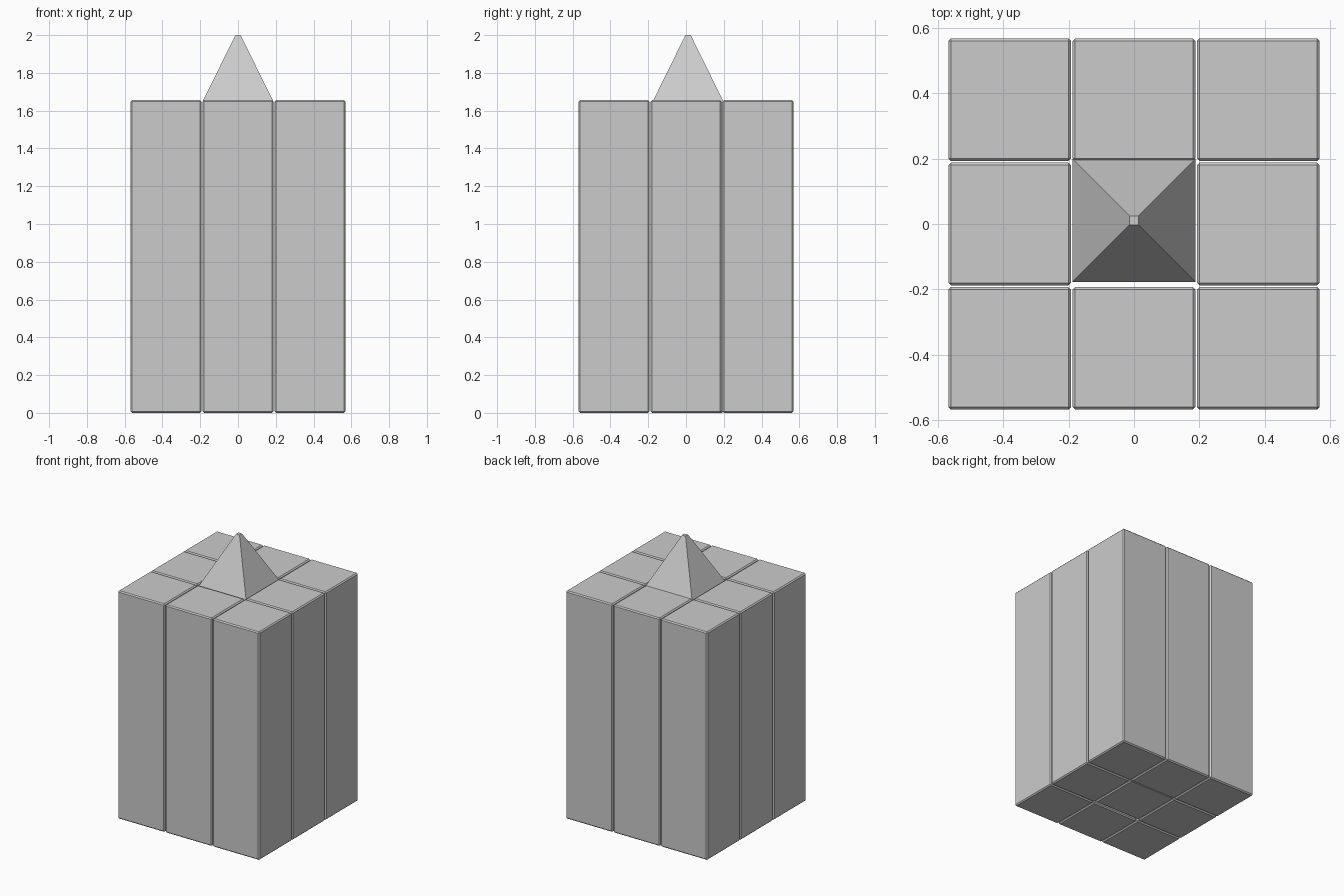
import bpy, bmesh

if "Cube" in bpy.data.objects:
    bpy.data.objects.remove(bpy.data.objects["Cube"])

HALF = 0.188      # half width of a column
PITCH = 0.381     # spacing between column centres
TOP = 1.656       # column height
BEV = 0.008       # edge chamfer


def make_column(name, x, y, spike=False):
    bm = bmesh.new()
    bmesh.ops.create_cube(bm, size=1)
    for v in bm.verts:
        v.co.x *= HALF * 2
        v.co.y *= HALF * 2
        v.co.z = (v.co.z + 0.5) * TOP
    if spike:
        # the centre column keeps a sharp rim where the spire begins
        for v in bm.verts:
            if v.co.z > 1:
                v.co.z = TOP - 0.009
    edges = [e for e in bm.edges
             if not spike or min(v.co.z for v in e.verts) < 1]
    if spike:
        edges = [e for e in edges if max(v.co.z for v in e.verts) < 1]
    bmesh.ops.bevel(bm, geom=edges, offset=BEV, segments=1, affect='EDGES')
    if spike:
        # draw the top face up to a small flat tip
        top = max(bm.faces, key=lambda f: f.calc_center_median().z)
        tip = bmesh.ops.extrude_discrete_faces(bm, faces=[top])["faces"][0]
        for v in tip.verts:
            v.co.x *= 0.014 / HALF
            v.co.y *= 0.014 / HALF
            v.co.z = 2.0
    bmesh.ops.recalc_face_normals(bm, faces=bm.faces)
    mesh = bpy.data.meshes.new(name)
    bm.to_mesh(mesh)
    bm.free()
    obj = bpy.data.objects.new(name, mesh)
    obj.location = (x, y, 0)
    bpy.context.collection.objects.link(obj)


# Eight chamfered outer columns in a three by three grid
for i in (-1, 0, 1):
    for j in (-1, 0, 1):
        if i or j:
            make_column(f"outer_column_{i + 1}_{j + 1}", i * PITCH, j * PITCH)

# Centre column with pyramid spire, set slightly towards the back
make_column("centre_spire_column", 0, 0.011, spike=True)
